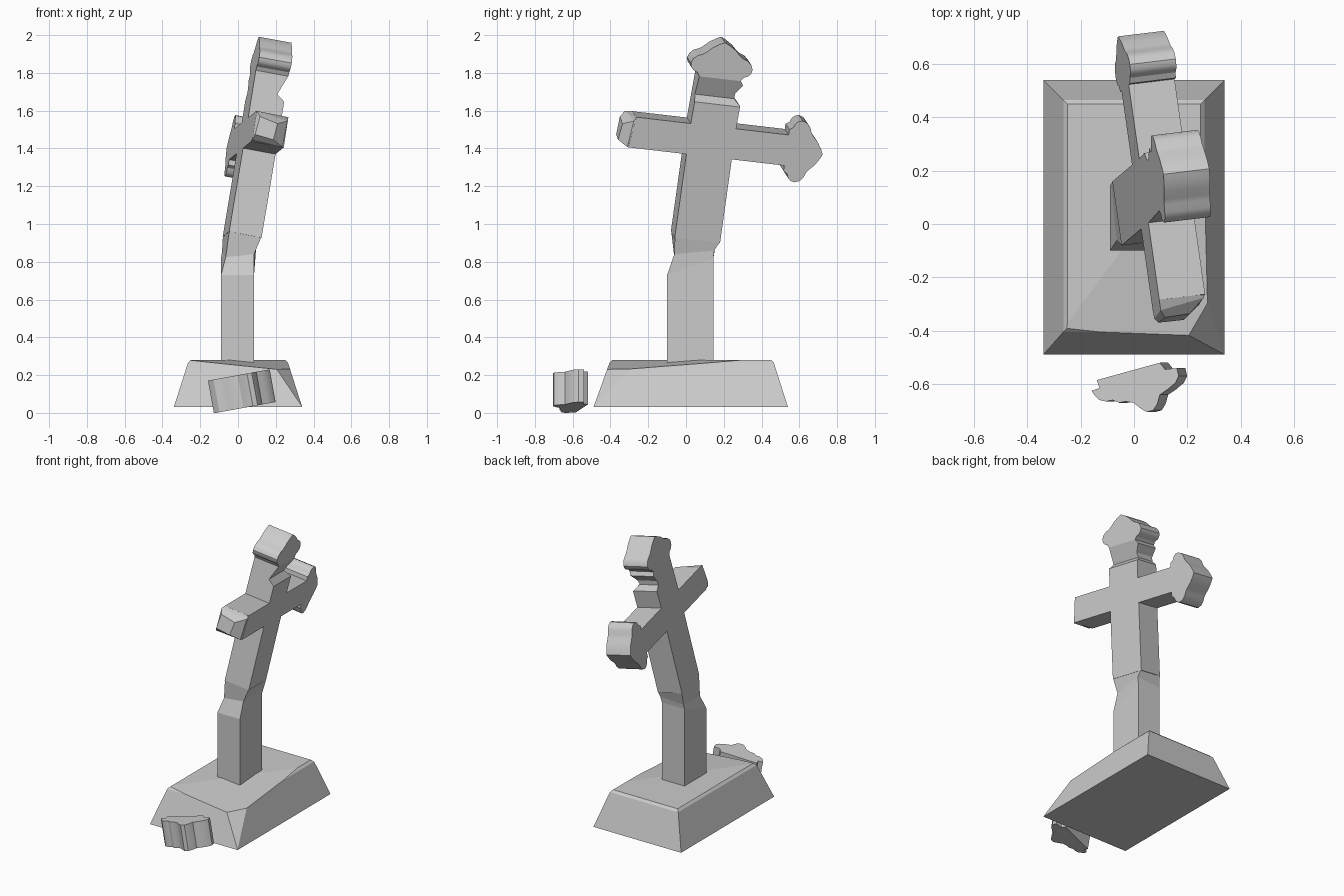
import bpy, bmesh
from mathutils import Vector, Matrix

if "Cube" in bpy.data.objects:
    bpy.data.objects.remove(bpy.data.objects["Cube"])


def finish(bm, name, matrix=None):
    bmesh.ops.recalc_face_normals(bm, faces=bm.faces)
    me = bpy.data.meshes.new(name)
    bm.to_mesh(me)
    bm.free()
    ob = bpy.data.objects.new(name, me)
    bpy.context.collection.objects.link(ob)
    if matrix:
        ob.matrix_world = matrix
    return ob


def loft(rings):
    """Skin equal-length point rings and cap both ends."""
    bm = bmesh.new()
    vs = [[bm.verts.new(p) for p in r] for r in rings]
    n = len(vs[0])
    for a, b in zip(vs, vs[1:]):
        for i in range(n):
            j = (i + 1) % n
            bm.faces.new((a[i], a[j], b[j], b[i]))
    bm.faces.new(vs[0][::-1])
    bm.faces.new(vs[-1])
    return bm


def rect(x0, x1, y0, y1, z):
    return [(x0, y0, z), (x1, y0, z), (x1, y1, z), (x0, y1, z)]


def chip(bm, a, b, c, outward):
    """Slice off everything on the outward side of the plane a-b-c."""
    a, b, c = Vector(a), Vector(b), Vector(c)
    n = (b - a).cross(c - a).normalized()
    if n.dot(Vector(outward)) < 0:
        n = -n
    geom = bm.verts[:] + bm.edges[:] + bm.faces[:]
    r = bmesh.ops.bisect_plane(bm, geom=geom, plane_co=a, plane_no=n, clear_outer=True)
    edges = [e for e in r['geom_cut'] if isinstance(e, bmesh.types.BMEdge)]
    bmesh.ops.contextual_create(bm, geom=edges)


# Plinth with worn rim and broken front right corner
bm = loft([rect(-.34, .34, -.49, .54, .03), rect(-.265, .265, -.405, .465, .265),
           rect(-.25, .25, -.39, .45, .28)])
bmesh.ops.recalc_face_normals(bm, faces=bm.faces)
chip(bm, (-.24, -.40, .277), (.25, .30, .28), (.24, -.38, .23), (0, 0, 1))
chip(bm, (.20, -.42, .235), (.285, -.30, .22), (.338, -.488, .035), (1, -1, .5))
finish(bm, "plinth")

# Tilted frame of the broken cross: U thickness, V along arms, W up the shaft
V = Vector((-.14, .985, -.115)).normalized()
U = V.cross(Vector((.165, .125, .98))).normalized()
W = U.cross(V)
frame = Matrix((U, V, W)).transposed().to_4x4()
frame.translation = (.022, .05, .93)
T = .088   # half thickness
S = .122   # half width of shaft
A = .083   # half height of arms
C = .535   # height of crossing

# Lower shaft with the fracture zone joining the tilted cross
low = [(-.09, -.10), (.085, -.10), (.085, .145), (-.09, .145)]
cut_z = (.73, .73, .82, .82)
finish(loft([
    [(x, y, .2) for x, y in low],
    [(x, y, z) for (x, y), z in zip(low, cut_z)],
    [(-.065, -.062, .825), (.085, -.062, .84), (.095, .15, .86), (-.085, .15, .85)],
    [frame @ Vector(p) for p in rect(-T, T, -S, S, .01)],
]), "lower_shaft")

# Half outline of a lobed finial: (distance from tip, half width)
lobes = [(.195, .112), (.175, .125), (.165, .148), (.15, .161), (.13, .166),
         (.105, .157), (.085, .135), (.075, .108), (.06, .088), (.035, .062), (.012, .026)]


def finial(tip):
    """Points (along, across) running round the end of a limb."""
    return ([(tip - d, -h) for d, h in lobes] + [(tip, 0)]
            + [(tip - d, h) for d, h in reversed(lobes)])


# Upper cross outline, anticlockwise in the V-W plane
outline = [(-S, 0), (S, 0), (S, C - A), (.405, C - A)]
outline += [(v, C + w) for v, w in finial(.60)]
outline += [(.405, C + A), (S, C + A), (S + .005, .74), (.095, .77), (.095, .80), (.128, .85)]
outline += [(-v, w) for w, v in finial(1.07)]
outline += [(-S, C + A), (-.415, C + A), (-.435, C - A), (-S, C - A)]
cross = finish(loft([[(u, v, w) for v, w in outline] for u in (-T, T)]), "upper_cross", frame)

# Notch broken from the right face of the neck
notch = [(.045, .77), (.16, .68), (.16, 1.05)]
cutter = finish(loft([[(u, v, w) for u, w in notch] for v in (-.25, .25)]), "neck_cutter", frame)
cutter.hide_render = True
cutter.hide_set(True)
mod = cross.modifiers.new("neck_notch", 'BOOLEAN')
mod.operation = 'DIFFERENCE'
mod.solver = 'EXACT'
mod.object = cutter

# Rough stub left on the arm that lost its finial
finish(loft([
    [(-T, -.41, C - A), (T, -.41, C - A), (T, -.41, C + A), (-T, -.41, C + A)],
    [(-T, -.465, C - .075), (.08, -.44, C - A), (.085, -.425, C + .06), (-T, -.455, C + .08)],
    [(-.08, -.485, C - .05), (.02, -.485, C - .06), (.03, -.475, C + .03), (-.07, -.48, C + .05)],
]), "broken_arm_end", frame)

# Fallen finial lying in front of the plinth
piece = [(-.15, .025), (.09, .09), (.11, .065), (.155, .07), (.162, .04), (.15, .015),
         (.12, -.01), (.09, -.03), (.08, -.065), (.065, -.088), (.04, -.095), (.015, -.08),
         (-.01, -.06), (-.04, -.055), (-.065, -.06), (-.09, -.05), (-.115, -.055),
         (-.14, -.05), (-.16, -.03), (-.17, -.015), (-.14, -.005)]
tilt = Matrix.Translation((.024, -.61, .115)) @ Matrix.Rotation(-.18, 4, 'Y')
fallen = finish(loft([[(x, y, z) for x, y in piece] for z in (-T, T)]), "fallen_finial", tilt)

# Soft shading on the carved curves, crisp elsewhere
for ob in (cross, fallen):
    bpy.ops.object.select_all(action='DESELECT')
    ob.select_set(True)
    bpy.context.view_layer.objects.active = ob
    bpy.ops.object.shade_smooth_by_angle(angle=.5)
